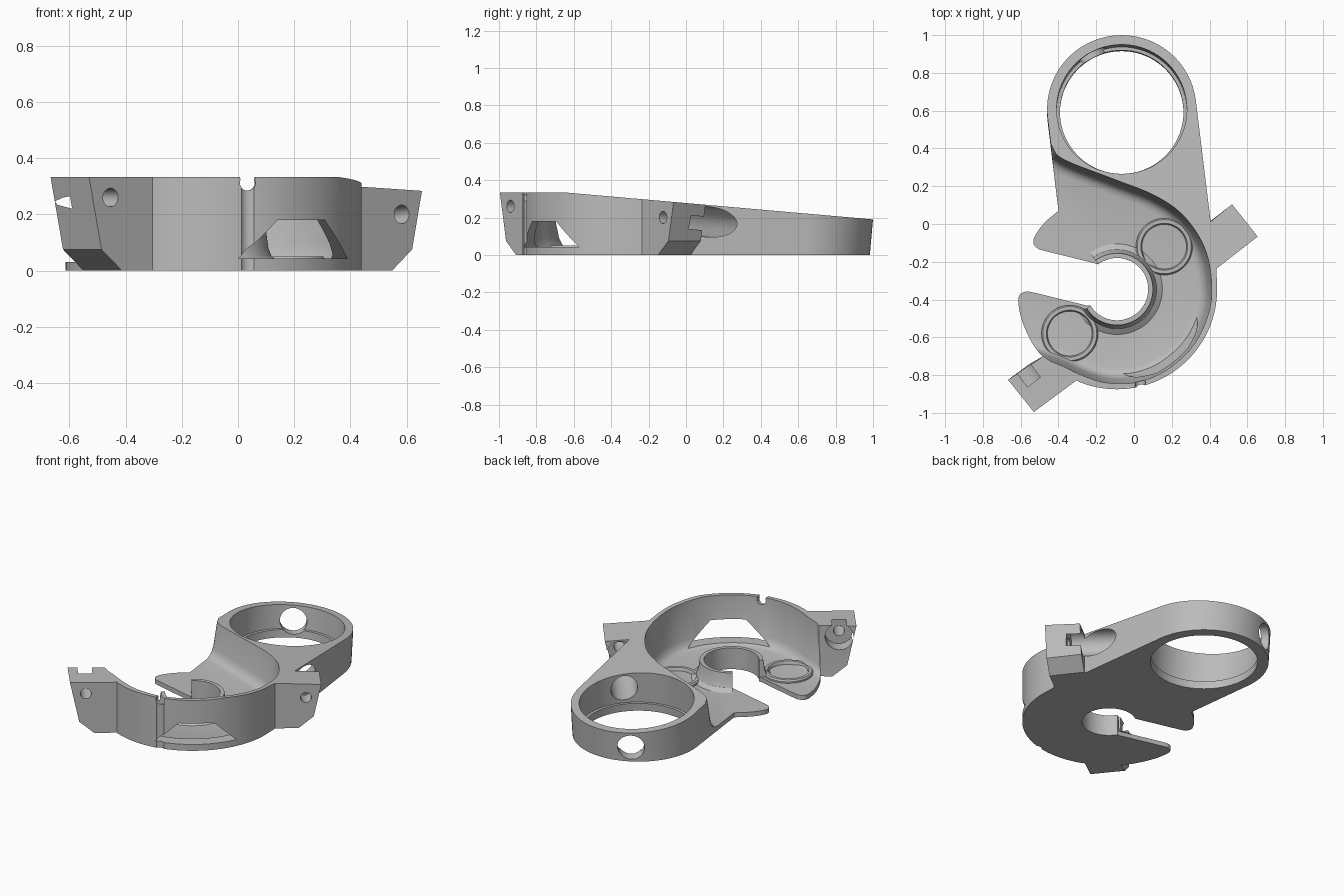
import bpy, bmesh, math
from mathutils import Vector

if "Cube" in bpy.data.objects:
    bpy.data.objects.remove(bpy.data.objects["Cube"])

mat = bpy.data.materials.new("light_grey")
mat.diffuse_color = (0.5, 0.5, 0.5, 1)
mat.use_nodes = True
mat.node_tree.nodes["Principled BSDF"].inputs["Base Color"].default_value = mat.diffuse_color
HUB = (-0.09, -0.345)
RING = (-0.065, 0.588)
SHEAR = 0.0875          # slope of the top face, and lean of the ring


def make(name, layers, closed=False):
    """Skin equal-length point loops; cap the ends, or close the loops into a torus."""
    bm = bmesh.new()
    rows = [[bm.verts.new(p) for p in loop] for loop in layers]
    n = len(rows[0])
    pairs = list(zip(rows, rows[1:])) + ([(rows[-1], rows[0])] if closed else [])
    for a, b in pairs:
        for i in range(n):
            j = (i + 1) % n
            bm.faces.new((a[i], a[j], b[j], b[i]))
    if not closed:
        bm.faces.new(rows[0])
        bm.faces.new(rows[-1])
    bmesh.ops.recalc_face_normals(bm, faces=bm.faces)
    me = bpy.data.meshes.new(name)
    bm.to_mesh(me)
    bm.free()
    me.materials.append(mat)
    ob = bpy.data.objects.new(name, me)
    bpy.context.collection.objects.link(ob)
    return ob


def arc(c, r, a0, a1, n):
    return [(c[0] + r * math.cos(math.radians(a0 + (a1 - a0) * i / n)),
             c[1] + r * math.sin(math.radians(a0 + (a1 - a0) * i / n))) for i in range(n + 1)]


def smooth(pts, k=5):
    """Catmull-Rom curve through the points."""
    P = [Vector(p) for p in pts]
    P = [2 * P[0] - P[1]] + P + [2 * P[-1] - P[-2]]
    out = []
    for i in range(1, len(P) - 2):
        a, b, c, d = P[i - 1:i + 3]
        for s in range(k):
            t = s / k
            out.append(0.5 * (2 * b + (c - a) * t + (2 * a - 5 * b + 4 * c - d) * t * t
                              + (3 * b - a - 3 * c + d) * t ** 3))
    return out + [P[-2]]


def rod(name, p, q, r, n=40):
    """Cylinder between two points."""
    p, q = Vector(p), Vector(q)
    rot = (q - p).to_track_quat('Z', 'Y')
    loop = [rot @ Vector((x, y, 0)) for x, y in arc((0, 0), r, 0, 360 - 360 / n, n - 1)]
    return make(name, [[p + v for v in loop], [q + v for v in loop]])


def cut(ob, cutters):
    for c in cutters:
        m = ob.modifiers.new("cut", 'BOOLEAN')
        m.operation, m.solver, m.object = 'DIFFERENCE', 'EXACT', c
        bpy.context.view_layer.objects.active = ob
        bpy.ops.object.modifier_apply(modifier=m.name)


def lathe(name, c, profile, a0=0, a1=360, n=64):
    full = a1 - a0 == 360
    steps = [a0 + (a1 - a0) * i / n for i in range(n if full else n + 1)]
    return make(name, [[(c[0] + r * math.cos(math.radians(a)), c[1] + r * math.sin(math.radians(a)), z)
                        for r, z in profile] for a in steps], full)


# Body outline: ring end, right flank, round front, two lobes and the open hub
ring_arc = arc(RING, 0.395, 187, 7, 48)
outline = ring_arc + [(0.405, 0.02), (0.437, -0.24)]
outline += arc(HUB, 0.53, 4, -112, 48)
outline += smooth([(-0.31, -0.825), (-0.45, -0.73), (-0.53, -0.645), (-0.59, -0.52), (-0.612, -0.42),
                   (-0.605, -0.375), (-0.57, -0.358), (-0.52, -0.365)])
outline += [(-0.25, -0.432)] + arc(HUB, 0.165, -148, 127, 56) + [(-0.2, -0.21)]
outline += smooth([(-0.47, -0.143), (-0.51, -0.13), (-0.533, -0.1), (-0.52, -0.055),
                   (-0.47, 0.01), (-0.4, 0.07)])
nr = len(ring_arc)
layer = lambda z: [(p[0], p[1] + (SHEAR * z if i < nr else 0), z) for i, p in enumerate(outline)]
body = make("body", [layer(0), layer(0.333)])

# Sloped top cutter
wedge = [(-0.65, 0.3344), (1.3, 0.1638), (1.3, 0.7), (-0.65, 0.7)]
top_cutter = make("top_cutter", [[(x, y, z) for y, z in wedge] for x in (-1.2, 1.2)])

# Bowl cutter with filleted foot and slight draft
path = smooth([(-0.52, 0.68), (-0.455, 0.5), (-0.425, 0.41), (-0.365, 0.345), (-0.1, 0.24), (0.1, 0.16),
               (0.25, 0.06), (0.36, -0.09), (0.407, -0.25), (0.405, -0.44), (0.325, -0.63),
               (0.18, -0.77), (0.02, -0.838), (-0.14, -0.843), (-0.27, -0.805), (-0.4, -0.745),
               (-0.53, -0.7), (-0.8, -0.62)])


def bowl_layer(z, off):
    loop = []
    for i, p in enumerate(path):
        t = (path[min(i + 1, len(path) - 1)] - path[max(i - 1, 0)]).normalized()
        loop.append((p.x + t.y * off, p.y - t.x * off, z))
    return loop + [(-1.1, -0.5, z), (-1.1, 0.6, z)]


bowl_cutter = make("bowl_cutter", [bowl_layer(z, o) for z, o in
                   ((0.03, 0.085), (0.037, 0.06), (0.055, 0.04), (0.09, 0.028), (0.27, 0.003), (0.42, 0))])

# Stepped ring bore, leaning with the ring
bore = [make("bore_cutter", [[(x, y + SHEAR * z, z) for x, y in arc(RING, r, 0, 355, 71)] for z in zs])
        for r, zs in ((0.327, (-0.1, 0.5)), (0.345, (0.05, 0.5)))]

# Trapezoid window in the front wall
d, s = Vector((0.606, -0.795)), Vector((0.795, 0.606))
window = make("window_cutter", [[(*(Vector(HUB) + d * r + s * w), z) for w, z in
              ((-0.245, 0.042), (0.245, 0.042), (0.105, 0.18), (-0.105, 0.18))] for r in (0.3, 0.65)])

# Vertical groove and top notch
groove = rod("groove_cutter", (0.04, -0.882, -0.1), (0.04, -0.882, 0.5), 0.033)
notch = [rod("notch_cutter", (0.025, -0.75, z), (0.042, -0.95, z), 0.028) for z in (0.312, 0.335)]

# Screw holes and wide access bores on both tabs
right_p, right_d = Vector((0.58, -0.12, 0.2)), Vector((-0.62, 0.785, -0.077))
left_p, left_d = Vector((-0.455, -0.937, 0.26)), Vector((-0.6, 0.8, 0))
right_screw = rod("screw_cutter", right_p - right_d * 0.1, right_p + right_d * 0.2, 0.033)
left_screw = rod("screw_cutter", left_p - left_d * 0.1, left_p + left_d * 0.2, 0.033)
right_access = rod("access_cutter", right_p + right_d * 0.125, right_p + right_d * 1.5, 0.081)
left_access = rod("access_cutter", left_p + left_d * 0.125, left_p + left_d * 0.5, 0.085)

cut(body, [bowl_cutter, top_cutter, *bore, window, groove, *notch, right_access, left_access])


# Mounting tabs with drafted ends and chamfered feet
def tab(name, a, e1, e2, b, cutters):
    a, e1, e2, b = map(Vector, (a, e1, e2, b))
    ax = (e1 - a).normalized()
    ob = make(name, [[(*p, z) for p in (a, e1 - ax * k, e2 - ax * k, b)]
                     for z, k in ((0, 0.145), (0.075, 0.055), (0.333, 0))])
    cut(ob, cutters)
    return ob


parts = [body]
parts.append(tab("right_tab", (0.428, -0.243), (0.663, -0.06), (0.53, 0.113), (0.39, 0.0),
                 [top_cutter, right_screw, right_access]))
parts.append(tab("left_tab", (-0.3, -0.825), (-0.53, -0.995), (-0.667, -0.825), (-0.48, -0.7),
                 [left_screw, left_access]))

# Open hub collar with flared foot
parts.append(lathe("hub_collar", HUB, [(0.165, 0.002), (0.165, 0.14), (0.19, 0.14), (0.198, 0.08),
                   (0.21, 0.05), (0.24, 0.03), (0.24, 0.002)], -148, 127))

# Round raised seats on the floor
for name, c in (("right_seat", (0.16, -0.12)), ("left_seat", (-0.34, -0.58))):
    parts.append(lathe(name, c, [(0.118, 0.01), (0.118, 0.038), (0.124, 0.05), (0.143, 0.05),
                                 (0.15, 0.04), (0.15, 0.01)]))

# Remove cutters, shade smooth
for ob in list(bpy.data.objects):
    if ob not in parts:
        bpy.data.objects.remove(ob)
for ob in parts:
    bpy.ops.object.select_all(action='DESELECT')
    ob.select_set(True)
    bpy.context.view_layer.objects.active = ob
    bpy.ops.object.shade_smooth_by_angle(angle=math.radians(30))
